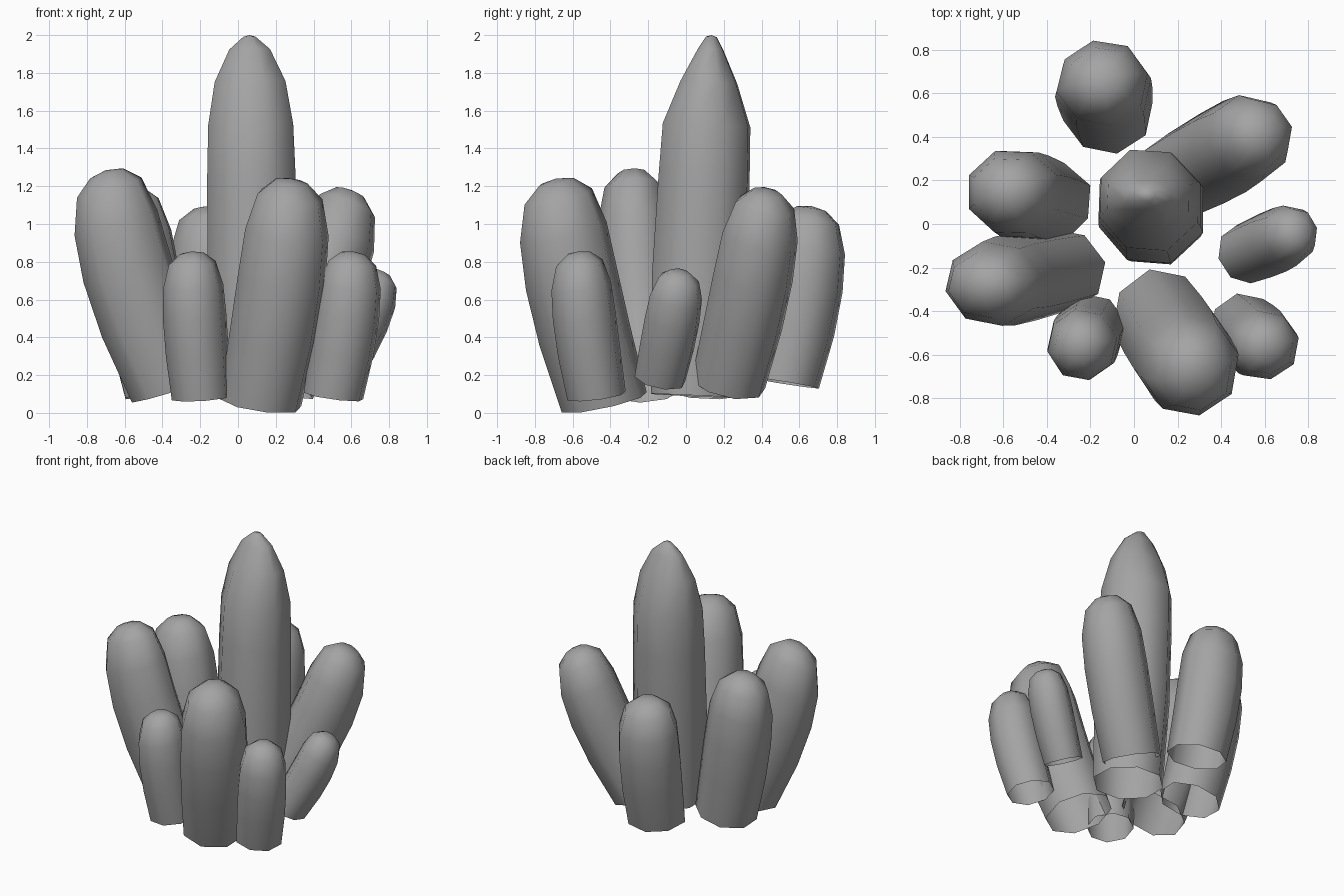
import bpy, bmesh, math, random
from mathutils import Vector

if "Cube" in bpy.data.objects:
    bpy.data.objects.remove(bpy.data.objects["Cube"])

random.seed(4)
SIDES = 8

# Outline: (fraction along axis, fraction of u radius, fraction of v radius)
BLUNT = [(0, .93, .93), (.3, .99, .99), (.55, 1.0, 1.0), (.76, .95, .95), (.92, .74, .74), (.985, .38, .38)]
RIDGED = [(0, .94, .94), (.33, 1.02, 1.04), (.6, 1.0, 1.0), (.75, .96, .96), (.87, .80, .62), (.96, .46, .28), (.995, .14, .12)]

# Dark grey stone
stone = bpy.data.materials.new("stone")
stone.diffuse_color = (.37, .37, .37, 1)
stone.use_nodes = True
stone.node_tree.nodes["Principled BSDF"].inputs["Base Color"].default_value = stone.diffuse_color


def crystal(name, base, top, rx, ry, phase, bow=0, profile=BLUNT):
    """Tilted, slightly bowed, faceted crystal with an open base and a closed cap."""
    base, top = Vector(base), Vector(top)
    axis = top - base
    d = axis.normalized()
    u = (Vector((1, 0, 0)) - d * d.x).normalized()
    v = d.cross(u)
    lean = Vector((axis.x, axis.y, 0)).normalized() * bow
    wobble = [random.uniform(.99, 1.05) for _ in range(SIDES)]
    bm = bmesh.new()
    rings = []
    for t, ru, rv in profile:
        ring = []
        for i in range(SIDES):
            a = 2 * math.pi * i / SIDES + phase
            x, y = rx * ru * wobble[i] * math.cos(a), ry * rv * wobble[i] * math.sin(a)
            ring.append(bm.verts.new(base + axis * t + lean * math.sin(math.pi * t) + u * x + v * y))
        rings.append(ring)
    for lo, hi in zip(rings, rings[1:]):
        for i in range(SIDES):
            j = (i + 1) % SIDES
            bm.faces.new((lo[i], lo[j], hi[j], hi[i]))
    tip = bm.verts.new(top)
    for i in range(SIDES):
        bm.faces.new((rings[-1][i], rings[-1][(i + 1) % SIDES], tip))
    mesh = bpy.data.meshes.new(name)
    bm.to_mesh(mesh)
    bm.free()
    mesh.materials.append(stone)
    ob = bpy.data.objects.new(name, mesh)
    bpy.context.collection.objects.link(ob)
    bpy.ops.object.select_all(action='DESELECT')
    ob.select_set(True)
    bpy.context.view_layer.objects.active = ob
    bpy.ops.object.shade_smooth_by_angle(angle=math.radians(60))


# Tall central crystal
crystal("main_crystal", (.085, .045, .09), (.06, .135, 2.0), .25, .25, .35, 0, RIDGED)

# Large crystals leaning outwards
crystal("front_crystal", (.115, -.435, .055), (.28, -.69, 1.24), .235, .25, .2, .04)
crystal("left_front_crystal", (-.35, -.21, .12), (-.70, -.285, 1.285), .24, .20, .2, .05)
crystal("left_back_crystal", (-.40, .10, .11), (-.59, .155, 1.20), .225, .21, .38, .02)
crystal("back_crystal", (-.12, .515, .16), (-.15, .665, 1.095), .215, .205, .2, .03)
crystal("right_back_crystal", (.21, .225, .15), (.60, .43, 1.18), .215, .21, .25, .04)

# Small outer crystals
crystal("right_small_crystal", (.505, -.135, .18), (.765, -.03, .75), .14, .145, .25, .02)
crystal("front_right_small_crystal", (.505, -.475, .09), (.61, -.57, .855), .172, .168, .2, .02)
crystal("front_left_small_crystal", (-.195, -.48, .08), (-.245, -.565, .855), .165, .175, .2, .015)
